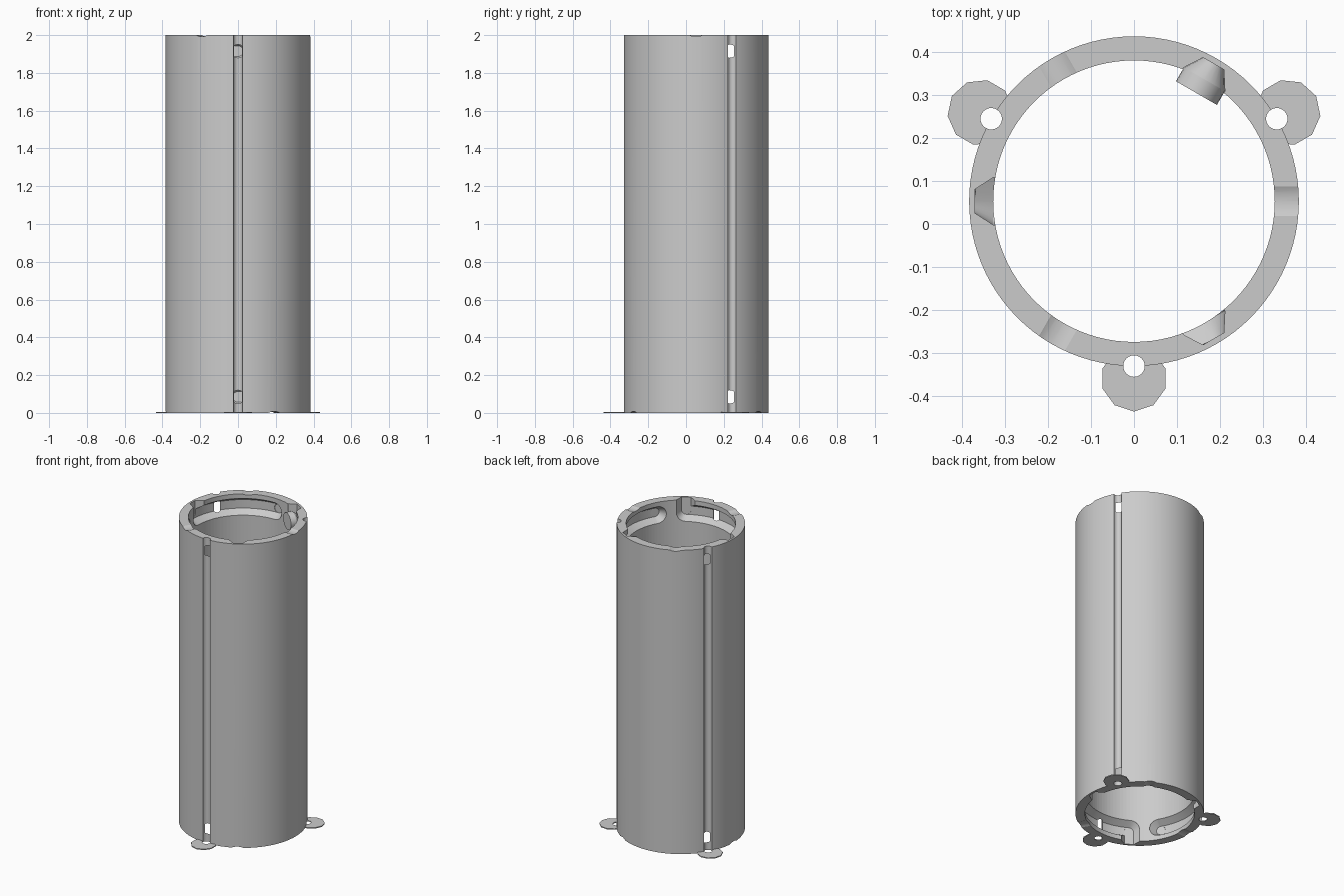
import bpy, bmesh
from math import pi, cos, sin, radians
from mathutils import Matrix, Vector

OUTER, INNER, HEIGHT = 0.383, 0.327, 2.0
CENTRE = Vector((0, 0.053, 0))
SLOT_Z, SLOT_DEPTH = 1.915, 0.369     # locking channel height and floor radius
WIDE, NARROW = 0.055, 0.028           # channel half widths at mouth and floor
GROOVE = 0.025

if "Cube" in bpy.data.objects:
    bpy.data.objects.remove(bpy.data.objects["Cube"])

grey = bpy.data.materials.new("light grey plastic")
grey.use_nodes = True
colour = (0.6, 0.6, 0.6, 1)
grey.diffuse_color = colour
grey.node_tree.nodes["Principled BSDF"].inputs["Base Color"].default_value = colour


def turn(degrees):
    return Matrix.Rotation(radians(degrees), 4, "Z")


def loft(bm, rings, closed=False):
    """Skin a list of equal rings of points; cap the ends unless closed."""
    loops = [[bm.verts.new(p) for p in ring] for ring in rings]
    pairs = list(zip(loops, loops[1:]))
    if closed:
        pairs.append((loops[-1], loops[0]))
    else:
        bm.faces.new(loops[0])
        bm.faces.new(loops[-1])
    for a, b in pairs:
        for i in range(len(a)):
            j = (i + 1) % len(a)
            bm.faces.new((a[i], a[j], b[j], b[i]))


def circle(radius, count, z):
    return [(radius * cos(2 * pi * i / count), radius * sin(2 * pi * i / count), z)
            for i in range(count)]


def make(name, build, matrices=(Matrix(),)):
    """Make one object from copies of a shape placed by matrices."""
    bm = bmesh.new()
    for m in matrices:
        old = set(bm.verts)
        build(bm)
        bmesh.ops.transform(bm, matrix=m, verts=[v for v in bm.verts if v not in old])
    bmesh.ops.recalc_face_normals(bm, faces=bm.faces)
    mesh = bpy.data.meshes.new(name)
    bm.to_mesh(mesh)
    bm.free()
    mesh.materials.append(grey)
    obj = bpy.data.objects.new(name, mesh)
    bpy.context.collection.objects.link(obj)
    obj.hide_render = name.startswith("cutter")
    return obj


def cut(obj, cutters):
    """Carve the cutters out and bake the result."""
    for cutter in cutters:
        mod = obj.modifiers.new("carve", "BOOLEAN")
        mod.operation, mod.solver, mod.object = "DIFFERENCE", "EXACT", cutter
    graph = bpy.context.evaluated_depsgraph_get()
    mesh = bpy.data.meshes.new_from_object(obj.evaluated_get(graph))
    obj.modifiers.clear()
    obj.data = mesh


def tube(bm):
    ends = [(OUTER, 0), (OUTER, HEIGHT), (INNER, HEIGHT), (INNER, 0)]
    loft(bm, [circle(r, 96, z) for r, z in ends], closed=True)


def groove(bm):
    loft(bm, [[(x + OUTER, y, z) for x, y, z in circle(GROOVE, 24, h)]
              for h in (-0.1, HEIGHT + 0.1)])


# Trapezoid section of the channel: radius and half width
SECTION = [(0.29, WIDE), (INNER, WIDE), (SLOT_DEPTH, NARROW),
           (SLOT_DEPTH, -NARROW), (INNER, -WIDE), (0.29, -WIDE)]


def channel(bm):
    steps = 30
    loft(bm, [[turn(-90 * s / steps) @ Vector((r, 0, SLOT_Z + w)) for r, w in SECTION]
              for s in range(steps + 1)])


def entry(bm):
    loft(bm, [[(r, w, z) for r, w in SECTION] for z in (SLOT_Z, HEIGHT + 0.1)])


def round_end(bm):
    loft(bm, [[(r, x, SLOT_Z + y) for x, y, _ in circle(w, 24, 0)]
              for r, w in SECTION[:3]])


def rim_notch(bm):
    loft(bm, [[(r, x, HEIGHT + 0.072 + y) for x, y, _ in circle(0.08, 48, 0)]
              for r in (0.3, 0.42)])


# The lower end is the upper end flipped about a level axis
flip = (Matrix.Translation((0, 0, HEIGHT / 2))
        @ Matrix.Rotation(pi, 4, Vector((cos(pi / 6), sin(pi / 6), 0)))
        @ Matrix.Translation((0, 0, -HEIGHT / 2)))


def both_ends(start):
    top = [turn(start + 120 * k) for k in range(3)]
    return top + [flip @ m for m in top]


thirds = [turn(30 + 120 * k) for k in range(3)]
grooves = make("cutter_grooves", groove, thirds)
core = make("cutter_core", lambda bm: loft(bm, [circle(OUTER, 96, z) for z in (-0.1, 0.1)]))
cutters = [
    grooves,
    make("cutter_entries", entry, both_ends(60)),
    make("cutter_channels", channel, both_ends(60)),
    make("cutter_corners", round_end, both_ends(60)),
    make("cutter_channel_ends", round_end, both_ends(-30)),
    make("cutter_rim_notches", rim_notch, both_ends(0)),
]

# Tube wall with outer grooves and inner locking channels
body = make("tube_body", tube)
cut(body, cutters)
parts = [body]

# Thin ten-sided mounting tabs at the foot of each groove
for name, place in zip(("left_tab", "right_tab", "front_tab"), thirds):
    tab = make(name, lambda bm: loft(bm, [[(x + 0.412, y, z) for x, y, z in circle(0.0766, 10, h)]
                                          for h in (0, 0.006)]), [place])
    cut(tab, [core, grooves])
    parts.append(tab)

for cutter in cutters + [core]:
    bpy.data.objects.remove(cutter)

for part in parts:
    part.location = CENTRE
    bpy.ops.object.select_all(action="DESELECT")
    part.select_set(True)
    bpy.context.view_layer.objects.active = part
    bpy.ops.object.shade_smooth_by_angle(angle=radians(20))
